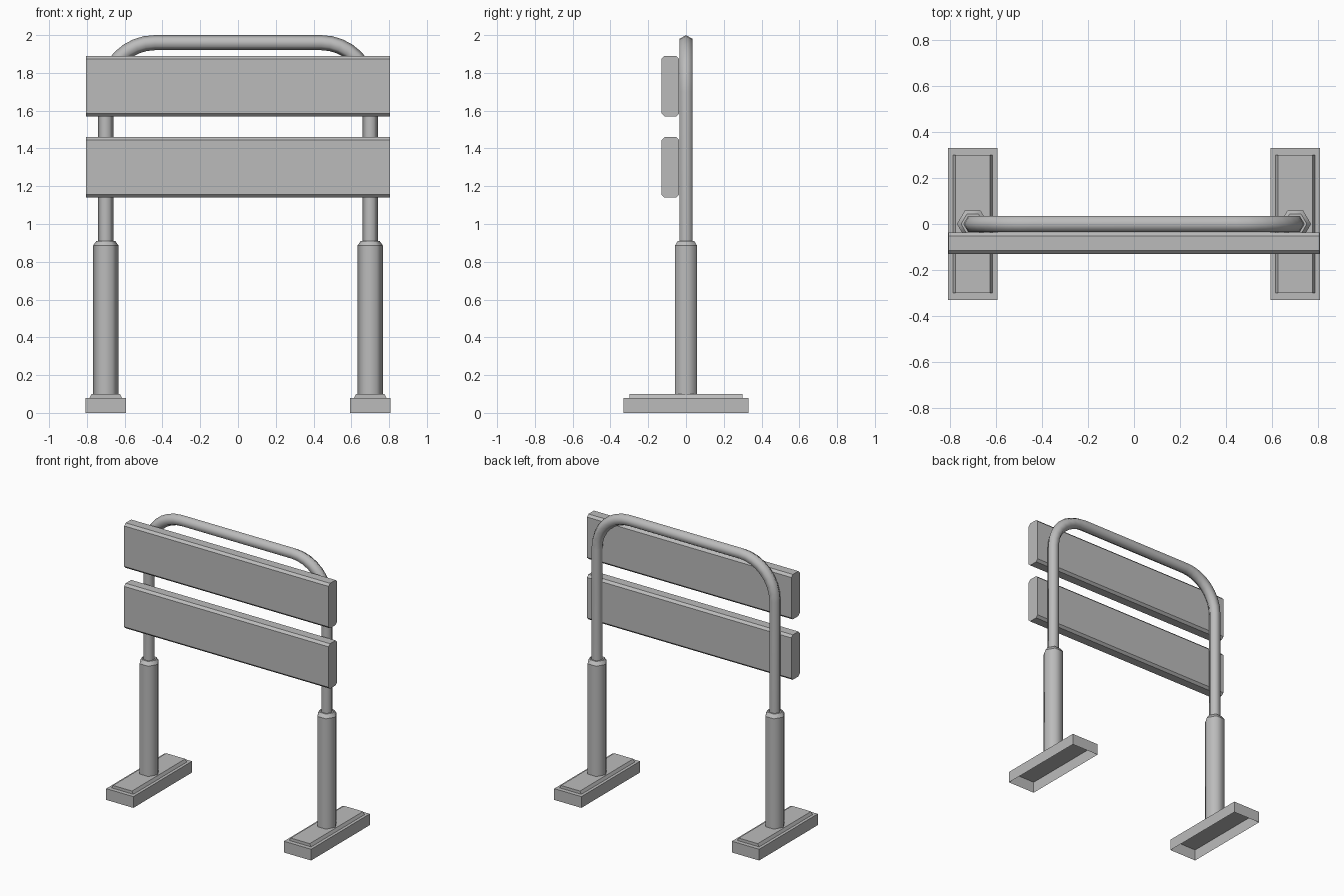
import bpy, bmesh, math
from mathutils import Vector

cube = bpy.data.objects.get("Cube")
if cube:
    bpy.data.objects.remove(cube, do_unlink=True)

grey = bpy.data.materials.new("plain grey")
grey.use_nodes = True
colour = (0.5, 0.5, 0.5, 1)
grey.diffuse_color = colour
grey.node_tree.nodes["Principled BSDF"].inputs["Base Color"].default_value = colour


def loft(name, rings, start_cap=True, end_cap=True, smooth_sides=False):
    """Skin a list of equal-length point rings into one object."""
    bm = bmesh.new()
    loops = [[bm.verts.new(p) for p in ring] for ring in rings]
    for a, b in zip(loops, loops[1:]):
        for i in range(len(a)):
            j = (i + 1) % len(a)
            bm.faces.new((a[i], a[j], b[j], b[i])).smooth = smooth_sides
    if start_cap:
        bm.faces.new(loops[0][::-1])
    if end_cap:
        bm.faces.new(loops[-1])
    bmesh.ops.recalc_face_normals(bm, faces=bm.faces)
    # Keep the collar and cap rims crisp where the profile is a vertical post
    if smooth_sides:
        for e in bm.edges:
            if len(e.link_faces) == 2:
                slopes = [abs(f.normal.z) for f in e.link_faces]
                e.smooth = abs(slopes[0] - slopes[1]) < 0.45
    mesh = bpy.data.meshes.new(name)
    bm.to_mesh(mesh)
    bm.free()
    mesh.materials.append(grey)
    obj = bpy.data.objects.new(name, mesh)
    bpy.context.collection.objects.link(obj)
    return obj


def hexagon(centre, out, r):
    """Hexagon with one corner along the direction out and another axis on y."""
    angles = [math.radians(60 * k) for k in range(6)]
    return [centre + r * (math.cos(a) * out + math.sin(a) * Vector((0, 1, 0))) for a in angles]


def rectangle(x, hw, hd, z):
    return [Vector((x + sx * hw, sy * hd, z)) for sx, sy in ((-1, -1), (1, -1), (1, 1), (-1, 1))]


LEG_X = 0.70
TUBE_R = 0.04
BEND_R = 0.26
RAIL_Z = 2 - TUBE_R

# Bent hoop: two uprights joined by a rounded top rail
rings = [hexagon(Vector((LEG_X, 0, 0.88)), Vector((1, 0, 0)), TUBE_R)]
for side, start in ((1, 0), (-1, 90)):
    for k in range(9):
        a = math.radians(start + 90 * k / 8)
        out = Vector((math.cos(a), 0, math.sin(a)))
        centre = Vector((side * (LEG_X - BEND_R), 0, RAIL_Z - BEND_R))
        rings.append(hexagon(centre + BEND_R * out, out, TUBE_R))
rings.append(hexagon(Vector((-LEG_X, 0, 0.88)), Vector((-1, 0, 0)), TUBE_R))
hoop = loft("hoop_tube", rings, smooth_sides=True)
for e in hoop.data.edges:
    e.use_edge_sharp = False

for side, x in (("left", LEG_X), ("right", -LEG_X)):
    # Thick hexagonal sleeve with a tapered collar
    loft(side + "_sleeve",
         [hexagon(Vector((x, 0, z)), Vector((1, 0, 0)), r)
          for z, r in ((0.09, 0.068), (0.885, 0.068), (0.91, 0.05))],
         start_cap=False, smooth_sides=True)
    # Foot, hollow underneath
    loft(side + "_foot", [rectangle(x, 0.107, 0.33, 0), rectangle(x, 0.107, 0.33, 0.08)],
         start_cap=False)
    # Raised plate with sloping long sides
    loft(side + "_foot_plate",
         [rectangle(x, 0.086, 0.30, 0.08), rectangle(x, 0.075, 0.30, 0.10)], start_cap=False)

# Chamfered boards fixed to the front of the hoop
for name, mid in (("lower_board", 1.30), ("upper_board", 1.73)):
    hd, hh, c = 0.047, 0.16, 0.016
    outline = [(-hd, c - hh), (c - hd, -hh), (hd - c, -hh), (hd, c - hh),
               (hd, hh - c), (hd - c, hh), (c - hd, hh), (-hd, hh - c)]
    loft(name, [[Vector((x, y - 0.083, z + mid)) for y, z in outline] for x in (-0.805, 0.805)])
